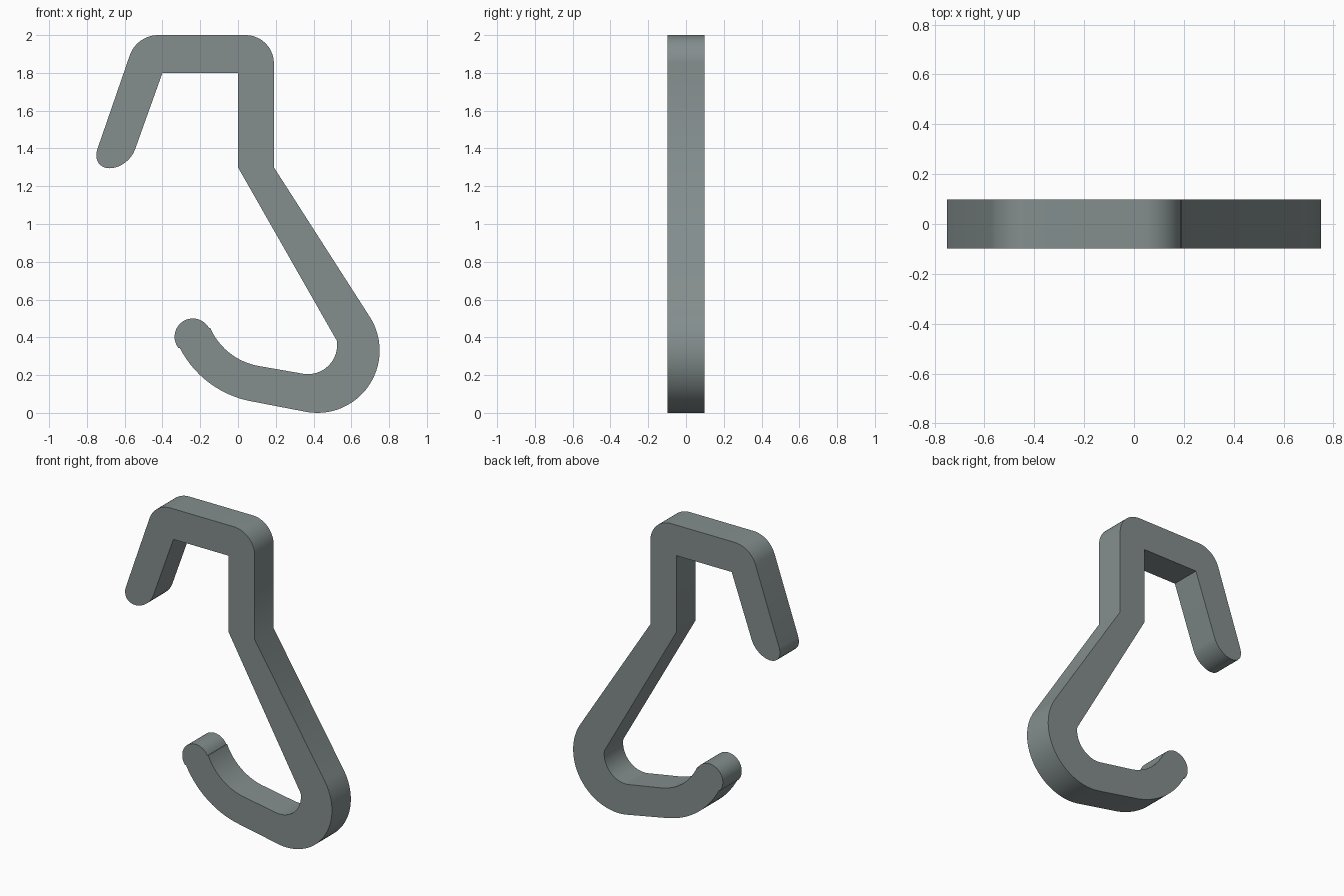
import bpy, bmesh, math

if "Cube" in bpy.data.objects:
    bpy.data.objects.remove(bpy.data.objects["Cube"])

HALF_DEPTH = 0.098


def arc(cx, cz, r, start, end, n):
    """Points on a circular arc, angles in degrees."""
    pts = []
    for i in range(n + 1):
        a = math.radians(start + (end - start) * i / n)
        pts.append((cx + r * math.cos(a), cz + r * math.sin(a)))
    return pts


# Rounded, slightly skewed end of the upper arm (right to left)
upper_tip = []
for i in range(17):
    a = math.pi * i / 16
    upper_tip.append((-0.645 + 0.10 * math.cos(a) - 0.034 * math.sin(a),
                      1.395 - 0.10 * math.sin(a)))

# Closed outline, clockwise from the upper tip
outline = (
    upper_tip
    + arc(-0.422, 1.84, 0.16, 161, 90, 12)         # upper left bend
    + arc(0.04, 1.85, 0.15, 90, 0, 14)             # upper right bend
    + [(0.19, 1.30)]                               # outer shank bend
    + arc(0.42, 0.33, 0.33, 32.5, -99.2, 28)       # outer hook bend
    + arc(0.169, 0.588, 0.536, 260.8, 207, 14)     # outer lip curve
    + arc(-0.239, 0.403, 0.097, 218, 28, 18)       # rounded lip end
    + arc(0.169, 0.588, 0.345, 203.5, 258.5, 12)   # inner lip curve
    + arc(0.37, 0.36, 0.155, -99, 8, 16)           # inner hook bend
    + [(0.0, 1.30), (0.0, 1.80), (-0.40, 1.80)]    # inner shank and top
)

# Extrude the outline through the depth
bm = bmesh.new()
face = bm.faces.new([bm.verts.new((x, -HALF_DEPTH, z)) for x, z in outline])
ext = bmesh.ops.extrude_face_region(bm, geom=[face], use_keep_orig=True)
moved = [g for g in ext["geom"] if isinstance(g, bmesh.types.BMVert)]
bmesh.ops.translate(bm, verts=moved, vec=(0, 2 * HALF_DEPTH, 0))
bmesh.ops.recalc_face_normals(bm, faces=bm.faces)

mesh = bpy.data.meshes.new("hook")
bm.to_mesh(mesh)
bm.free()
hook = bpy.data.objects.new("hook", mesh)
bpy.context.collection.objects.link(hook)

# Single grey colour
grey = bpy.data.materials.new("slate grey")
grey.diffuse_color = (0.23, 0.27, 0.27, 1)
grey.use_nodes = True
grey.node_tree.nodes["Principled BSDF"].inputs["Base Color"].default_value = grey.diffuse_color
mesh.materials.append(grey)

# Smooth bends, sharp rims
bpy.context.view_layer.objects.active = hook
hook.select_set(True)
bpy.ops.object.shade_smooth_by_angle(angle=math.radians(35))
